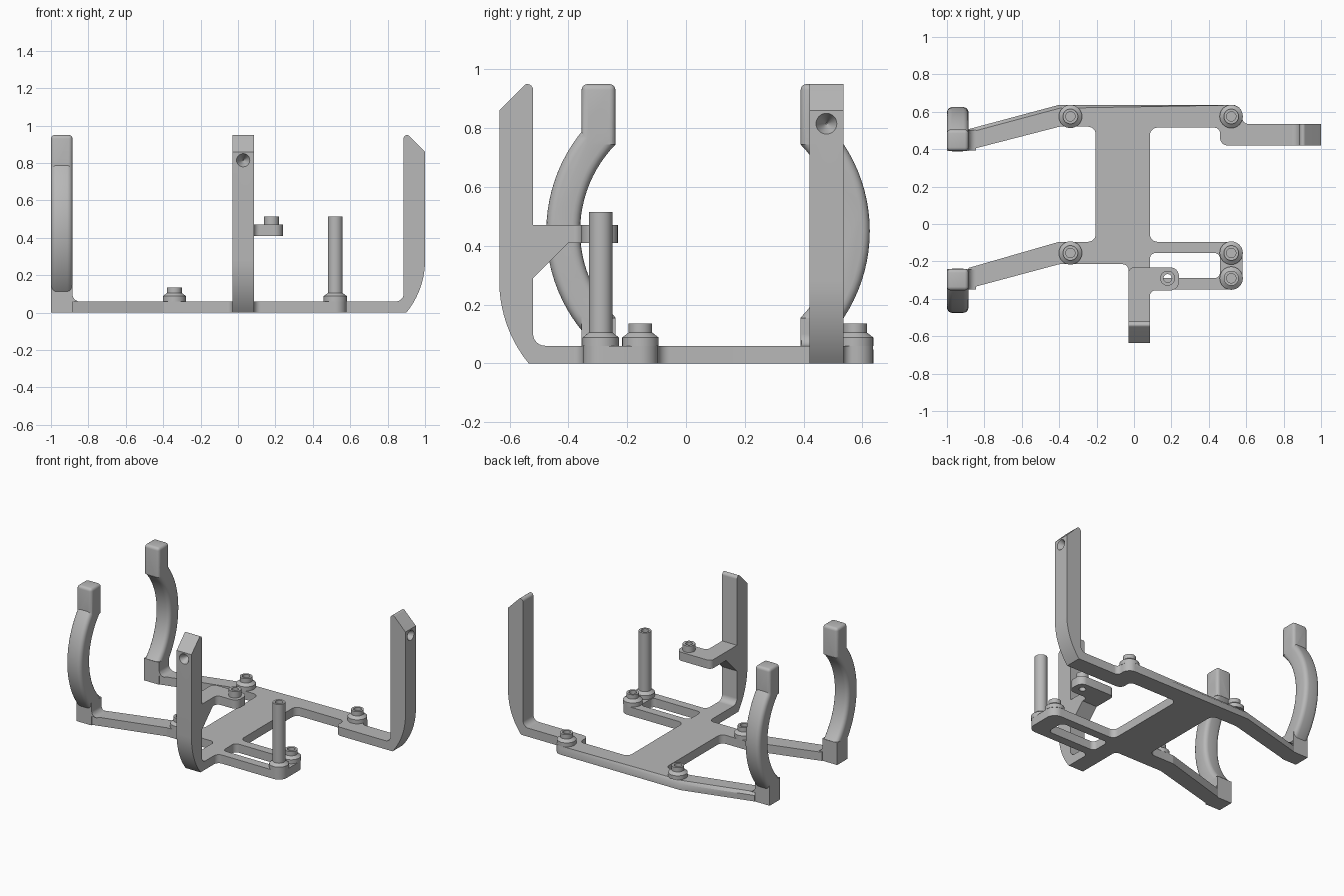
import bpy, bmesh, math
from mathutils import Vector, Matrix

cube = bpy.data.objects.get("Cube")
if cube:
    bpy.data.objects.remove(cube, do_unlink=True)

grey = bpy.data.materials.new("light_grey_plastic")
grey.use_nodes = True
GREY = (0.48, 0.48, 0.48, 1)
grey.diffuse_color = GREY
grey.node_tree.nodes["Principled BSDF"].inputs["Base Color"].default_value = GREY

T = 0.06      # plate thickness
W = 0.115     # width of hooks and posts


def make(name, bm):
    bmesh.ops.recalc_face_normals(bm, faces=bm.faces)
    mesh = bpy.data.meshes.new(name)
    bm.to_mesh(mesh)
    bm.free()
    mesh.materials.append(grey)
    ob = bpy.data.objects.new(name, mesh)
    bpy.context.collection.objects.link(ob)
    return ob


def outline(corners, steps=6):
    """Closed outline from (x, y, radius) corners, rounding each one."""
    pts, n = [], len(corners)
    for i, (x, y, r) in enumerate(corners):
        p = Vector((x, y))
        if not r:
            pts.append(p)
            continue
        a = (Vector(corners[i - 1][:2]) - p).normalized()
        b = (Vector(corners[(i + 1) % n][:2]) - p).normalized()
        half = a.angle(b) / 2
        centre = p + (a + b).normalized() * r / math.sin(half)
        start = p + a * r / math.tan(half) - centre
        end = p + b * r / math.tan(half) - centre
        for k in range(steps + 1):
            d = start.lerp(end, k / steps)
            pts.append(centre + d.normalized() * r)
    return pts


def prism(pts, lo, hi, place):
    """Extrude a 2D outline from lo to hi; place maps (u, v, w) to x, y, z."""
    bm = bmesh.new()
    rings = [[bm.verts.new(place(p[0], p[1], w)) for p in pts] for w in (lo, hi)]
    bm.faces.new(rings[0])
    bm.faces.new(rings[1])
    for i in range(len(pts)):
        bm.faces.new((rings[0][i - 1], rings[0][i], rings[1][i], rings[1][i - 1]))
    bmesh.ops.recalc_face_normals(bm, faces=bm.faces)
    return bm


def flat(x, y, z):
    return (x, y, z)


def side(y, z, x):
    return (x, y, z)


def rod(start, end, r1, r2=None):
    """Cylinder or cone cutter between two points."""
    start, end = Vector(start), Vector(end)
    d = end - start
    bm = bmesh.new()
    bmesh.ops.create_cone(bm, cap_ends=True, segments=32, radius1=r1,
                          radius2=r1 if r2 is None else r2, depth=d.length)
    m = Matrix.Translation((start + end) / 2) @ d.to_track_quat("Z", "Y").to_matrix().to_4x4()
    bm.transform(m)
    return make("cutter", bm)


def combine(ob, tools, operation="DIFFERENCE"):
    for tool in tools:
        mod = ob.modifiers.new("cut", "BOOLEAN")
        mod.operation, mod.solver, mod.object = operation, "EXACT", tool
    graph = bpy.context.evaluated_depsgraph_get()
    graph.update()
    mesh = bpy.data.meshes.new_from_object(ob.evaluated_get(graph))
    ob.modifiers.clear()
    ob.data = mesh
    for tool in tools:
        bpy.data.objects.remove(tool, do_unlink=True)


bosses = {"rear_right": (-0.34, 0.575), "rear_left": (0.52, 0.575),
          "front_right": (-0.34, -0.155), "front_left": (0.52, -0.155),
          "standoff": (0.52, -0.29)}
post_y = {"front": (-0.2975, 1), "rear": (0.4475, -1)}
FOOT_HOLE, TOP_HOLE = 0.08, 0.815


def cross_hole(y, z):
    return rod((-1.1, y, z), (-0.82, y, z), 0.035)


# Base plate: spine, two cross bars, angled arms and short front ladder
plate = outline([
    (-0.885, 0.395, 0), (-0.4, 0.52, 0.03), (-0.205, 0.52, 0.04),
    (-0.205, -0.095, 0.04), (-0.4, -0.095, 0.03), (-0.885, -0.235, 0),
    (-0.885, -0.345, 0), (-0.4, -0.215, 0.03), (-0.03, -0.215, 0.03),
    (-0.03, -0.48, 0), (0.085, -0.48, 0), (0.085, -0.35, 0.035),
    (0.58, -0.35, 0.06), (0.58, -0.095, 0.06), (0.085, -0.095, 0.04),
    (0.085, 0.515, 0.04), (0.46, 0.515, 0.03), (0.46, 0.42, 0.04),
    (0.845, 0.42, 0), (0.845, 0.535, 0), (0.58, 0.535, 0.03),
    (0.58, 0.637, 0.055), (-0.4, 0.637, 0), (-0.885, 0.507, 0)])
bm = prism(plate, 0, T, flat)
rear_edges = [e for e in bm.edges if e.calc_length() > 0.3
              and all(v.co.z > T / 2 for v in e.verts)
              and (e.verts[0].co.y + e.verts[1].co.y) / 2 > 0.56]
bmesh.ops.bevel(bm, geom=rear_edges, offset=0.018, segments=1, affect="EDGES")
base = make("base_plate", bm)
slot = outline([(0.085, -0.29, 0.03), (0.46, -0.29, 0.03),
                (0.46, -0.155, 0.03), (0.085, -0.155, 0.03)])
cuts = [make("cutter", prism(slot, -0.1, 0.2, flat))]
cuts += [rod((x, y, -0.1), (x, y, 0.2), 0.025) for x, y in bosses.values()]
cuts += [cross_hole(y, FOOT_HOLE) for y, s in post_y.values()]
combine(base, cuts)


def tube(name, x, y, profile, hole=0.025, n=32):
    """Hollow lathe of (radius, z) points."""
    ring = profile + [(hole, profile[-1][1]), (hole, profile[0][1])]
    bm = bmesh.new()
    rows = [[bm.verts.new((x + r * math.cos(math.tau * k / n),
                           y + r * math.sin(math.tau * k / n), z))
             for k in range(n)] for r, z in ring]
    for j in range(len(rows)):
        for k in range(n):
            bm.faces.new((rows[j - 1][k - 1], rows[j - 1][k], rows[j][k], rows[j][k - 1]))
    make(name, bm)


# Stepped screw bosses and the tall standoff
for name, (x, y) in bosses.items():
    top = 0.515 if name == "standoff" else 0.135
    tube(name + "_boss", x, y, [(0.062, T), (0.062, 0.088), (0.04, 0.105), (0.04, top)])


# Upright hooks with a bowed heel, sloped tip and blind conical socket
R = 0.442
sweep = math.asin(0.28 / R)
heel = [(R - R * math.cos(a), 0.28 - R * math.sin(a), 0)
        for a in [sweep * (1 - k / 10) for k in range(11)]]
hook = outline(heel + [(0, 0.86, 0), (0.09, 0.95, 0.015), (W, 0.95, 0.02),
                       (W, T, 0.04), (0.155, T, 0), (0.155, 0, 0)])
front_hook = make("front_hook", prism(hook, -0.03, 0.085, lambda u, z, x: (x, u - 0.635, z)))
combine(front_hook, [rod((0.0275, -0.64, TOP_HOLE), (0.0275, -0.57, TOP_HOLE), 0.038, 0.002)])
left_hook = make("left_hook", prism(hook, 0.42, 0.535, lambda u, z, y: (1 - u, y, z)))
combine(left_hook, [rod((1.005, 0.4775, TOP_HOLE), (0.935, 0.4775, TOP_HOLE), 0.038, 0.002)])

# Side bracket on the front hook with its gusset and small boss
shelf = outline([(-0.03, -0.52, 0), (0.085, -0.52, 0), (0.085, -0.355, 0.03),
                 (0.24, -0.355, 0.045), (0.24, -0.232, 0.045), (-0.03, -0.232, 0.03)])
bracket = make("bracket", prism(shelf, 0.41, 0.47, flat))
combine(bracket, [rod((0.18, -0.29, 0.3), (0.18, -0.29, 0.6), 0.022)])
make("bracket_gusset", prism([(-0.52, 0.29), (-0.40, 0.41), (-0.52, 0.41)], -0.03, 0.085, side))
tube("bracket_boss", 0.18, -0.29, [(0.04, 0.47), (0.04, 0.515)], 0.022)


# Bowed posts: rounded arc between a foot block and a drilled head block
def block(y, lo, hi, rounded):
    h = W / 2
    bm = prism([(y - h, lo), (y + h, lo), (y + h, hi), (y - h, hi)], -1, W - 1, side)
    if rounded:
        edges = [e for e in bm.edges if any(v.co.z > lo + 0.01 for v in e.verts)]
        bmesh.ops.bevel(bm, geom=edges, offset=0.02, segments=4, profile=0.5, affect="EDGES")
    return bm


RI, MID = 0.42, 0.45
for name, (y, s) in post_y.items():
    centre = y + s * (W / 2 + 0.30)
    span = math.asin(0.295 / RI)
    angles = [span * (k / 12 - 1) for k in range(25)]
    arc = [(centre - s * r * math.cos(a), MID + r * math.sin(a))
           for r, seq in ((RI, angles), (RI + W, angles[::-1])) for a in seq]
    bm = prism(arc, -1, W - 1, side)
    caps = [f for f in bm.faces if len(f.verts) > 4]
    rims = {e for f in caps for e in f.edges if e.calc_length() < 0.08}
    bmesh.ops.bevel(bm, geom=list(rims), offset=0.028, segments=4, profile=0.5, affect="EDGES")
    post = make(name + "_post", bm)
    combine(post, [make("cutter", block(y, 0, 0.155, False)),
                   make("cutter", block(y, 0.745, 0.95, True))], "UNION")
    combine(post, [cross_hole(y, FOOT_HOLE), cross_hole(y, TOP_HOLE)])
    # Fillet where the arm meets the foot
    f = outline([(-0.885, 0.1, 0), (-0.885, T, 0.039), (-0.845, T, 0)]) + [Vector((-0.885, T))]
    fillet = make(name + "_arm_fillet",
                  prism(f, y - 0.054, y + 0.054, lambda x, z, w: (x, w, z)))
    combine(fillet, [cross_hole(y, FOOT_HOLE)])

# Smooth rounded faces, keep hard edges crisp
bpy.ops.object.select_all(action="DESELECT")
for ob in bpy.context.collection.objects:
    if ob.type == "MESH":
        ob.select_set(True)
        bpy.context.view_layer.objects.active = ob
bpy.ops.object.shade_smooth_by_angle(angle=math.radians(30))
